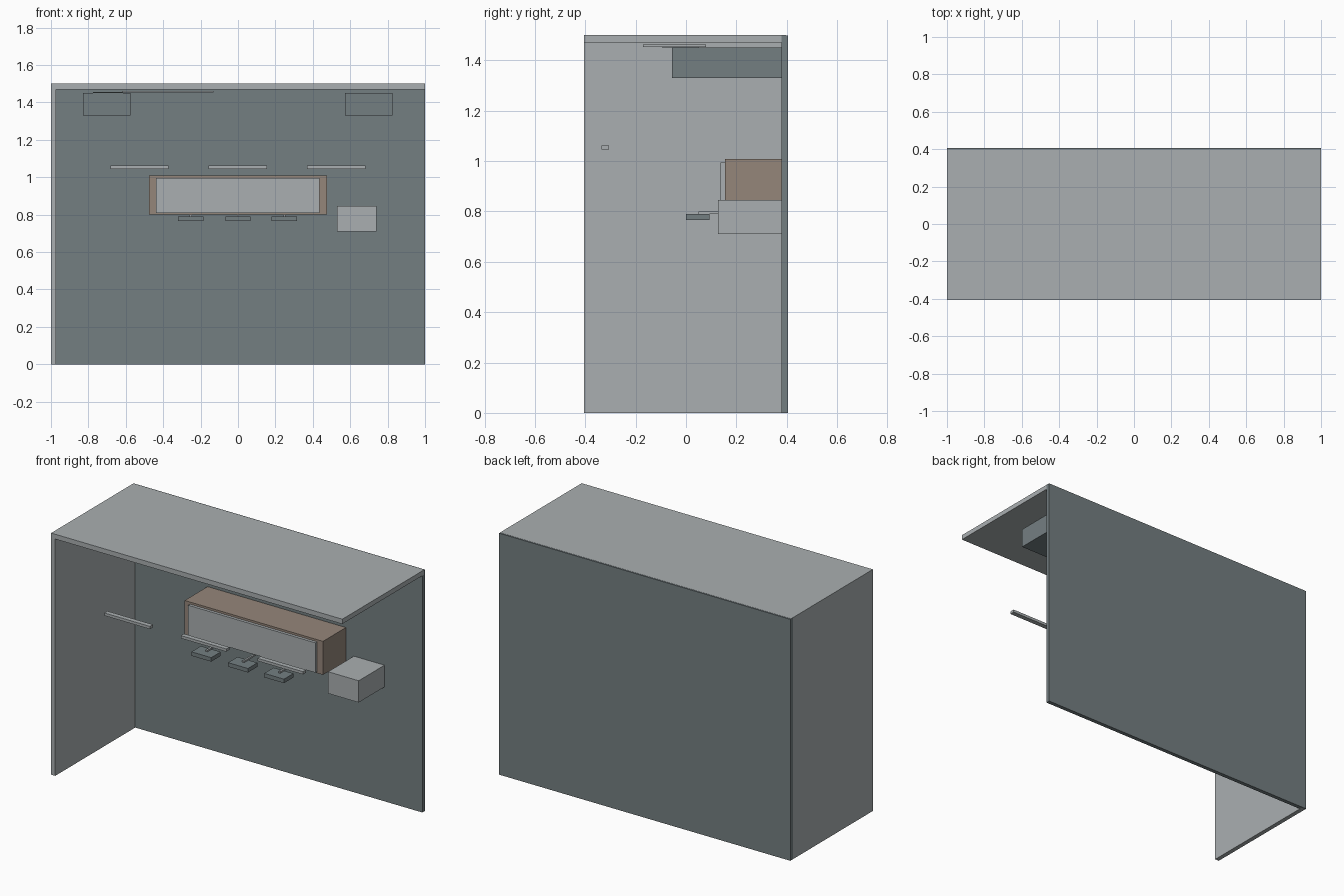
import bpy

if "Cube" in bpy.data.objects:
    bpy.data.objects.remove(bpy.data.objects["Cube"])


def material(name, rgb):
    m = bpy.data.materials.new(name)
    m.diffuse_color = (*rgb, 1)
    m.use_nodes = True
    m.node_tree.nodes["Principled BSDF"].inputs["Base Color"].default_value = m.diffuse_color
    return m


LIGHT = material("light grey", (0.40, 0.43, 0.44))
DARK = material("slate grey", (0.175, 0.212, 0.222))
WOOD = material("warm taupe", (0.30, 0.24, 0.195))


def box(name, x, y, z, mat):
    """Box from (min, max) ranges on each axis."""
    v = [(a, b, c) for a in x for b in y for c in z]
    f = [(0, 1, 3, 2), (4, 6, 7, 5), (0, 4, 5, 1),
         (2, 3, 7, 6), (0, 2, 6, 4), (1, 5, 7, 3)]
    me = bpy.data.meshes.new(name)
    me.from_pydata(v, [], f)
    me.materials.append(mat)
    ob = bpy.data.objects.new(name, me)
    bpy.context.collection.objects.link(ob)
    return ob


# Shell: back wall, side wall, ceiling
box("back_wall", (-1, 1), (0.38, 0.405), (0, 1.499), DARK)
box("side_wall", (-1, -0.972), (-0.405, 0.397), (0, 1.47), LIGHT)
box("ceiling", (-1, 1), (-0.405, 0.397), (1.47, 1.5), LIGHT)

# Wall cabinet with raised front panel
box("cabinet", (-0.475, 0.475), (0.155, 0.38), (0.80, 1.008), WOOD)
box("cabinet_panel", (-0.438, 0.435), (0.137, 0.157), (0.81, 0.995), LIGHT)

# Small pads on thin arms below the cabinet
for i, cx in enumerate((-0.252, 0, 0.248)):
    box(f"pad_{i}", (cx - 0.068, cx + 0.068), (0, 0.093), (0.765, 0.79), DARK)
    box(f"pad_arm_{i}", (cx - 0.006, cx + 0.006), (0.05, 0.17), (0.79, 0.80), LIGHT)

# Row of front bars
for i, cx in enumerate((-0.527, -0.002, 0.525)):
    box(f"front_bar_{i}", (cx - 0.156, cx + 0.156), (-0.335, -0.305), (1.045, 1.062), LIGHT)

# Wall box on the right
box("side_box", (0.53, 0.74), (0.127, 0.38), (0.71, 0.845), LIGHT)

# Pair of upper boxes under the ceiling
for i, cx in enumerate((-0.702, 0.698)):
    box(f"upper_box_{i}", (cx - 0.127, cx + 0.127), (-0.055, 0.38), (1.33, 1.45), DARK)

# Thin ceiling plates
box("ceiling_plate", (-0.62, -0.13), (-0.17, 0.08), (1.453, 1.462), LIGHT)
box("ceiling_plate_mount", (-0.775, -0.615), (-0.095, 0.05), (1.45, 1.456), DARK)
